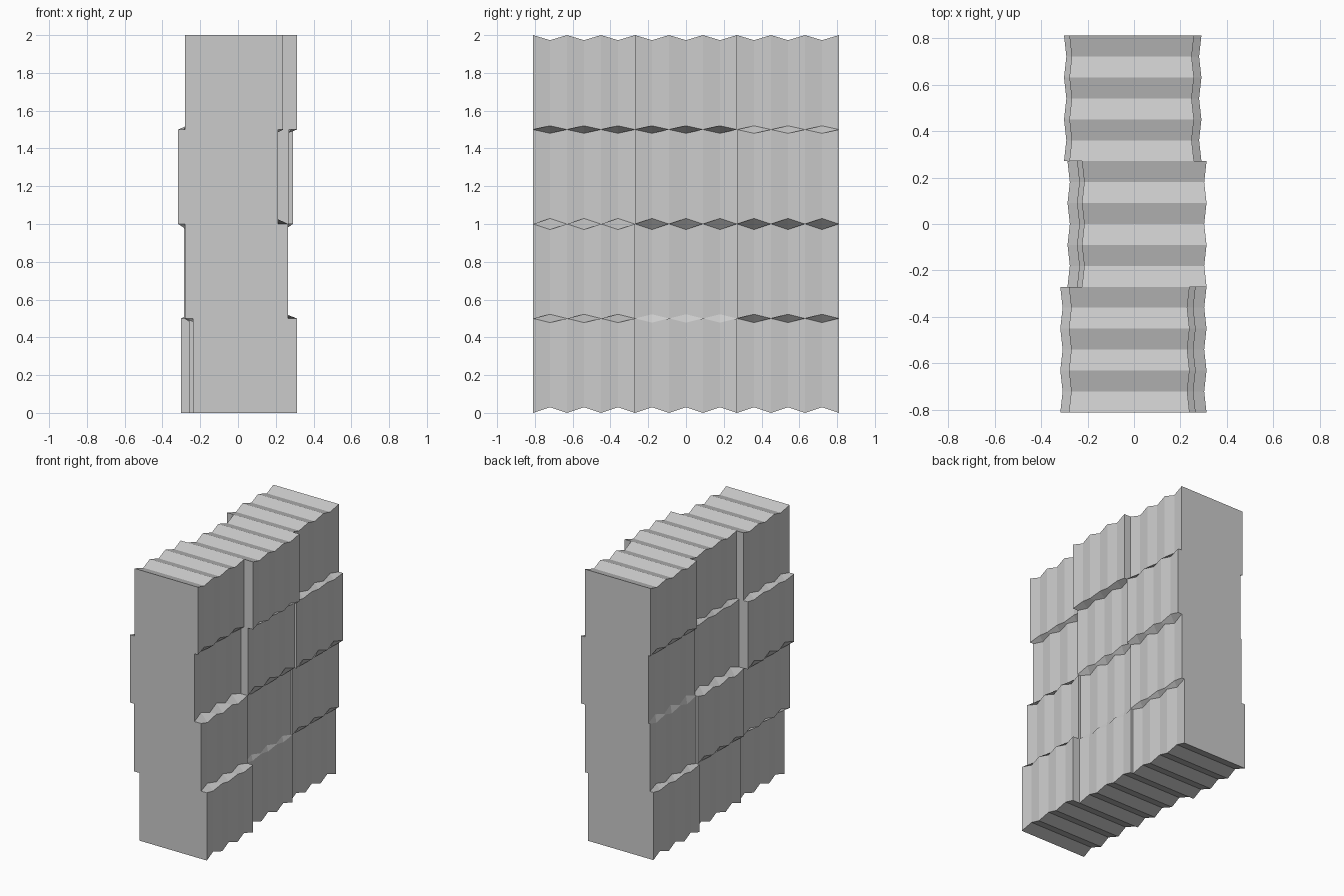
import bpy, bmesh

if "Cube" in bpy.data.objects:
    bpy.data.objects.remove(bpy.data.objects["Cube"])

HALF_Y = 0.81
COL_W = 2 * HALF_Y / 3
STEPS = 6          # three V-shaped flutes per column
FLUTE = 0.01       # depth of the flutes on the side faces
LEVELS = [0, 0.5, 1.0, 1.5, 2.0]
NOTCH = [0.03, 0.022, 0.03, 0.02, 0.027]   # V-notch depth at each level

# Side face positions of each block, bottom to top, columns front to back
LEFT = [[-0.238, -0.281, -0.317, -0.28],
        [-0.260, -0.286, -0.245, -0.224],
        [-0.301, -0.272, -0.262, -0.278]]
RIGHT = [[0.312, 0.265, 0.212, 0.239],
         [0.255, 0.246, 0.271, 0.312],
         [0.235, 0.257, 0.290, 0.258]]


def section(left, right, odd):
    """Cross-section in x and z; odd sections are pulled inwards."""
    up, down = [], []
    for r in range(4):
        lo = LEVELS[r] + odd * NOTCH[r]
        hi = LEVELS[r + 1] - odd * NOTCH[r + 1]
        xr, xl = right[r] - odd * FLUTE, left[r] + odd * FLUTE
        up += [(xr, lo), (xr, hi)]
        down += [(xl, lo), (xl, hi)]
    return up + down[::-1]


def wall_column(name, index):
    """Loft the straight and notched sections along y."""
    bm = bmesh.new()
    y0 = -HALF_Y + index * COL_W
    rings = []
    for i in range(STEPS + 1):
        pts = section(LEFT[index], RIGHT[index], i % 2)
        rings.append([bm.verts.new((x, y0 + COL_W * i / STEPS, z)) for x, z in pts])
    n = len(rings[0])
    for a, b in zip(rings, rings[1:]):
        for k in range(n):
            j = (k + 1) % n
            bm.faces.new((a[k], a[j], b[j], b[k]))
    bm.faces.new(rings[0])
    bm.faces.new(rings[-1][::-1])
    bmesh.ops.remove_doubles(bm, verts=bm.verts, dist=1e-5)
    bmesh.ops.recalc_face_normals(bm, faces=bm.faces)
    mesh = bpy.data.meshes.new(name)
    bm.to_mesh(mesh)
    bm.free()
    bpy.context.collection.objects.link(bpy.data.objects.new(name, mesh))


# Three stacked-block columns side by side
for i, name in enumerate(("front_column", "middle_column", "back_column")):
    wall_column(name, i)
